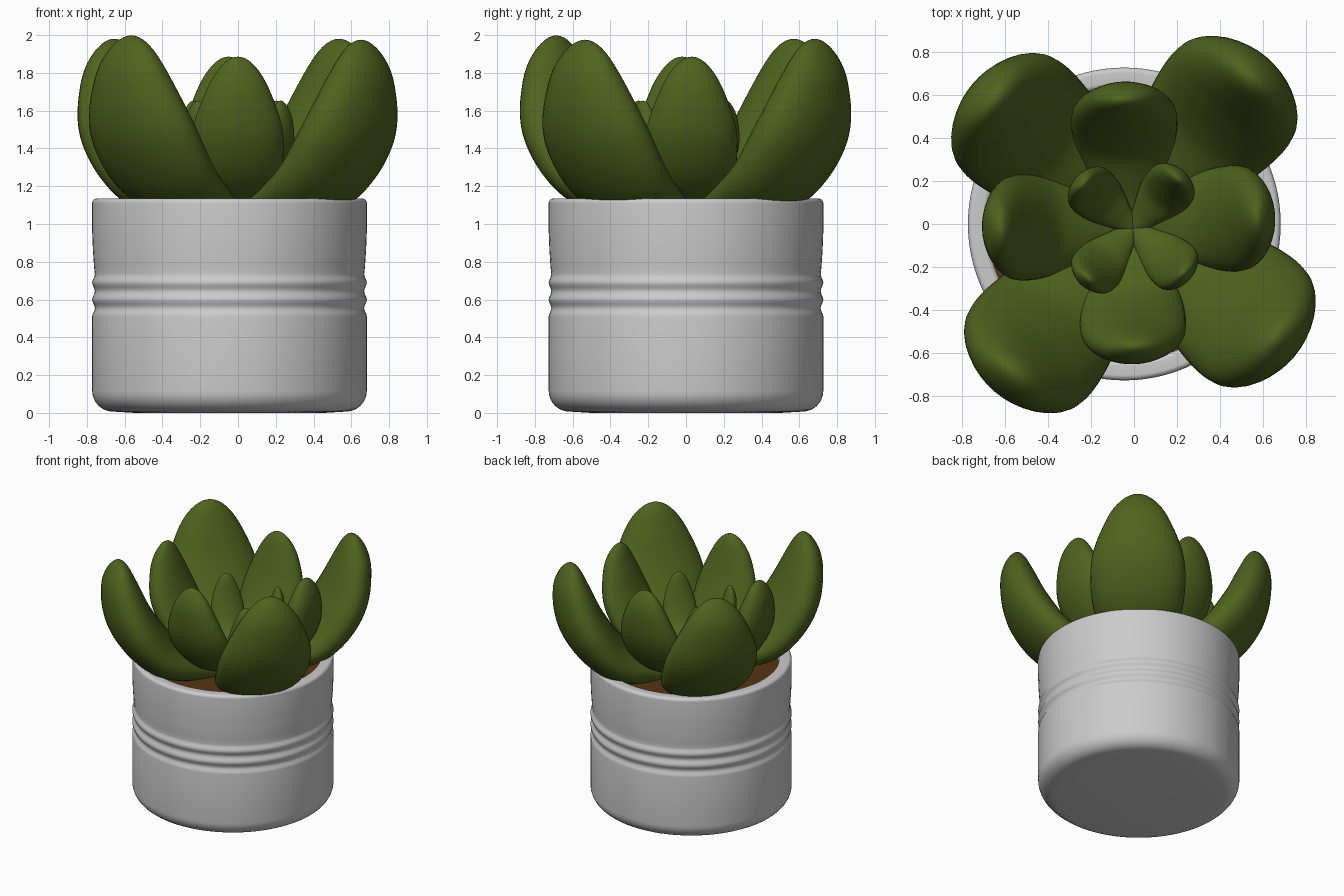
import bpy, bmesh, math
from mathutils import Vector

if "Cube" in bpy.data.objects:
    bpy.data.objects.remove(bpy.data.objects["Cube"])


def material(name, rgb):
    m = bpy.data.materials.new(name)
    m.diffuse_color = (*rgb, 1)
    m.use_nodes = True
    m.node_tree.nodes["Principled BSDF"].inputs["Base Color"].default_value = m.diffuse_color
    return m


def loft(name, rings, mat=None, angle=40):
    """Skin closed rings of points; a single-point ring closes an end."""
    bm = bmesh.new()
    loops = [[bm.verts.new(p) for p in ring] for ring in rings]
    for a, b in zip(loops, loops[1:]):
        n = max(len(a), len(b))
        for i in range(n):
            j = (i + 1) % n
            if len(a) == 1:
                bm.faces.new((a[0], b[i], b[j]))
            elif len(b) == 1:
                bm.faces.new((a[i], a[j], b[0]))
            else:
                bm.faces.new((a[i], a[j], b[j], b[i]))
    bmesh.ops.recalc_face_normals(bm, faces=bm.faces)
    me = bpy.data.meshes.new(name)
    bm.to_mesh(me)
    bm.free()
    ob = bpy.data.objects.new(name, me)
    bpy.context.collection.objects.link(ob)
    if mat:
        me.materials.append(mat)
    bpy.context.view_layer.objects.active = ob
    for o in bpy.context.selected_objects:
        o.select_set(False)
    ob.select_set(True)
    bpy.ops.object.shade_smooth_by_angle(angle=math.radians(angle))
    return ob


def lathe(name, profile, cx, mat=None, n=96):
    rings = []
    for r, z in profile:
        if r == 0:
            rings.append([(cx, 0, z)])
        else:
            rings.append([(cx + r * math.cos(2 * math.pi * i / n),
                           r * math.sin(2 * math.pi * i / n), z) for i in range(n)])
    return loft(name, rings, mat)


def arc(cx, cz, rad, a0, a1, n=8):
    return [(cx + rad * math.cos(math.radians(a0 + (a1 - a0) * i / n)),
             cz + rad * math.sin(math.radians(a0 + (a1 - a0) * i / n))) for i in range(n + 1)]


green = material("leaf_green", (0.08, 0.125, 0.013))
brown = material("soil_brown", (0.09, 0.035, 0.006))

# Pot: rounded base, soft ridges, rounded rim, inner wall
R, POT_X = 0.727, -0.045
grooves = []
for i in range(28):
    z = 0.51 + 0.225 * i / 27
    depth = 0.014 * (0.5 + 0.5 * math.cos(2 * math.pi * (z - 0.645) / 0.09))
    grooves.append((R - depth, z))
pot = ([(0, 0.0), (0.5, 0.0)] + arc(R - 0.11, 0.117, 0.11, -90, 0) + grooves
       + [(R - 0.010, 0.77), (R - 0.004, 0.86), (R, 0.96)]
       + arc(R - 0.025, 1.11, 0.025, 0, 90) + arc(0.66, 1.11, 0.025, 90, 180)
       + [(0.635, 1.0), (0, 1.0)])
lathe("pot", pot, POT_X)

# Soil
lathe("soil", [(0, 1.0), (0.64, 1.0), (0.64, 1.06), (0, 1.08)], POT_X, brown)

# Leaf stations: radial distance, height, half width, half thickness
LEAF = [(0.0, 0.0, 0.07, 0.05), (0.25, 0.05, 0.20, 0.10), (0.56, 0.175, 0.325, 0.155),
        (0.765, 0.43, 0.338, 0.17), (0.855, 0.71, 0.24, 0.135), (0.865, 0.945, 0.0, 0.0)]


def catmull(k, t):
    g = lambda i: LEAF[max(0, min(len(LEAF) - 1, i))]
    out = []
    for c in range(4):
        p = [g(k + d)[c] ** (2 if c > 1 else 1) for d in (-1, 0, 1, 2)]
        if k == 4:
            p[3] = 2 * p[2] - p[1]
        out.append(0.5 * (2 * p[1] + (p[2] - p[0]) * t
                          + (2 * p[0] - 5 * p[1] + 4 * p[2] - p[3]) * t * t
                          + (3 * p[1] - p[0] - 3 * p[2] + p[3]) * t ** 3))
    return out


def leaf(name, angle, centre, size, zscale, base, wide=1.0, n=32):
    a = math.radians(angle)
    out_dir, side = Vector((math.cos(a), math.sin(a), 0)), Vector((-math.sin(a), math.cos(a), 0))
    origin, up = Vector((*centre, base)), Vector((0, 0, 1))
    st = []
    for k in range(5):
        for i in range(10):
            # cluster samples toward the tip so it closes round
            t = math.sin(i / 10 * math.pi / 2) if k == 4 else i / 10
            st.append(catmull(k, t))
    st.append(catmull(4, 1.0))
    pos = [origin + out_dir * s[0] * size + up * s[1] * zscale for s in st]
    rings = [[pos[0]]]
    for i, s in enumerate(st[:-1]):
        tan = (pos[i + 1] - pos[max(i - 1, 0)]).normalized()
        nrm = side.cross(tan)
        w, th = (math.sqrt(max(v, 1e-6)) * size for v in s[2:])
        rings.append([pos[i] + side * w * wide * math.cos(2 * math.pi * j / n)
                      + nrm * th * math.sin(2 * math.pi * j / n) for j in range(n)])
    rings.append([pos[-1]])
    return loft(name, rings, green, 60)


# Three whorls of four leaves; the outer ones are slightly uneven
OUTER = [(-0.02, 0.02, 1.045), (0.005, 0.015, 1.045), (-0.01, -0.025, 1.063), (-0.01, 0.02, 1.04)]
for k, (x, y, z) in enumerate(OUTER):
    leaf(f"outer_leaf_{k + 1}", 50 + 90 * k, (x, y), 1.0, 0.99, z)
    leaf(f"middle_leaf_{k + 1}", 2.5 + 90 * k, (-0.025, 0.005), (0.69, 0.665)[k % 2],
         0.80, 1.13, (1.04, 1.08)[k % 2])
    leaf(f"inner_leaf_{k + 1}", 48 + 90 * k, (-0.005, -0.02), 0.36, 0.49, 1.19)

# Short stem hidden among the leaf bases
lathe("stem", [(0, 1.0), (0.07, 1.0), (0.05, 1.12), (0, 1.16)], -0.015, green, 32)
